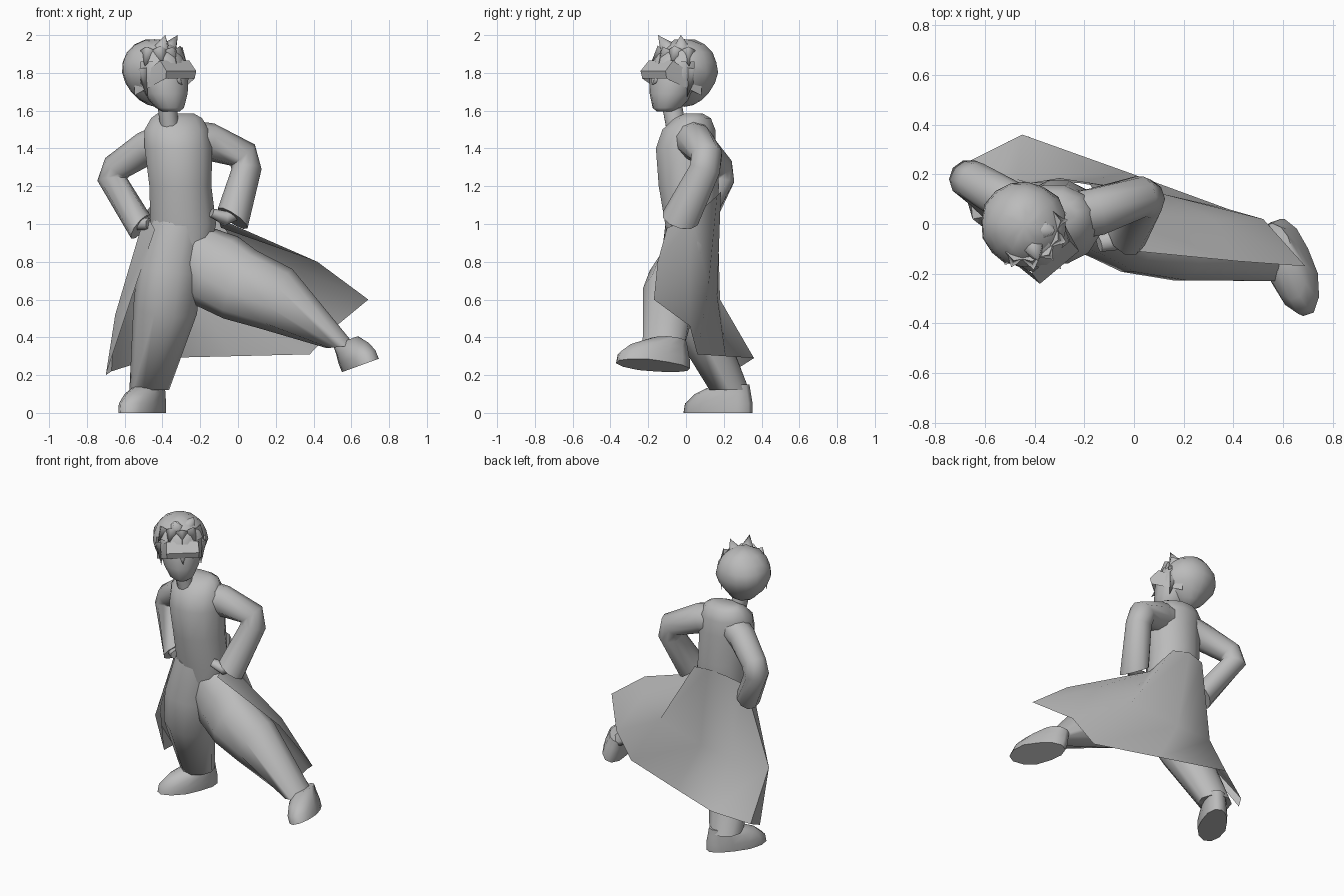
import bpy, bmesh, math, random
from mathutils import Vector, Matrix

random.seed(4)
cube = bpy.data.objects.get("Cube")
if cube:
    bpy.data.objects.remove(cube)

grey = bpy.data.materials.new("plain grey")
grey.use_nodes = True
GREY = (0.5, 0.5, 0.5, 1)
grey.diffuse_color = GREY
grey.node_tree.nodes["Principled BSDF"].inputs["Base Color"].default_value = GREY


def finish(name, bm, matrix=None, angle=50):
    """Turn a bmesh into a named, smooth shaded object."""
    if matrix:
        bm.transform(matrix)
    bmesh.ops.recalc_face_normals(bm, faces=bm.faces)
    mesh = bpy.data.meshes.new(name)
    bm.to_mesh(mesh)
    bm.free()
    mesh.materials.append(grey)
    obj = bpy.data.objects.new(name, mesh)
    bpy.context.collection.objects.link(obj)
    bpy.ops.object.select_all(action='DESELECT')
    obj.select_set(True)
    bpy.context.view_layer.objects.active = obj
    bpy.ops.object.shade_smooth_by_angle(angle=math.radians(angle))
    return obj


def skin(rings, closed=True, caps=True):
    """Bridge rows of points into a surface."""
    bm = bmesh.new()
    rows = [[bm.verts.new(p) for p in ring] for ring in rings]
    count = len(rows[0])
    for low, high in zip(rows, rows[1:]):
        for i in range(count if closed else count - 1):
            j = (i + 1) % count
            bm.faces.new((low[i], low[j], high[j], high[i]))
    if caps:
        bm.faces.new(rows[0])
        bm.faces.new(rows[-1])
    return bm


def oval(center, a, b, sides=10):
    steps = [math.tau * (i + 0.5) / sides for i in range(sides)]
    return [Vector(center) + a * math.cos(t) + b * math.sin(t) for t in steps]


def limb(name, stations, end=None, sides=10):
    """Tube through (centre, depth radius, width radius) stations."""
    centers = [Vector(s[0]) for s in stations]
    rings = []
    for i, (c, depth, width) in enumerate(stations):
        before = centers[i] - centers[max(i - 1, 0)]
        after = centers[min(i + 1, len(centers) - 1)] - centers[i]
        along = (before.normalized() + after.normalized()).normalized()
        if end and i == len(stations) - 1:
            along = Vector(end).normalized()
        a = Vector((0, 1, 0))
        a = (a - along * a.dot(along)).normalized()
        rings.append(oval(c, a * depth, along.cross(a) * width, sides))
    return finish(name, skin(rings), angle=60)


def stack(stations, sides=12):
    """Level ovals: (x, y, z, half width, half depth)."""
    return skin([oval((x, y, z), Vector((w, 0, 0)), Vector((0, d, 0)), sides)
                 for x, y, z, w, d in stations])


# Torso and neck
finish("torso", stack([
    (-.29, .02, .86, .15, .11), (-.29, .025, 1.0, .18, .14),
    (-.305, .015, 1.2, .17, .165), (-.315, .0, 1.4, .185, .165),
    (-.325, .015, 1.5, .175, .145), (-.325, .035, 1.56, .14, .1),
    (-.33, .04, 1.585, .1, .05)]), angle=70)
limb("neck", [((-.36, -.05, 1.5), .055, .05), ((-.38, -.08, 1.66), .055, .05)])

# Arms with flared sleeves, hands on the hips
limb("left_sleeve", [
    ((-.26, .03, 1.45), .1, .1), ((-.15, .05, 1.435), .1, .1),
    ((.025, .11, 1.365), .085, .085), ((.045, .1, 1.29), .085, .08),
    ((-.028, -.03, 1.03), .1, .095)], end=(-.55, -.25, -.8))
limb("right_sleeve", [
    ((-.38, .04, 1.45), .1, .09), ((-.49, .08, 1.4), .09, .09),
    ((-.64, .17, 1.3), .08, .08), ((-.665, .18, 1.235), .08, .08),
    ((-.515, .05, .985), .085, .08)], end=(.75, -.3, -.6))
limb("left_hand", [
    ((-.0, -.03, 1.06), .045, .035), ((-.07, -.06, 1.03), .05, .04),
    ((-.14, -.08, 1.06), .035, .025)], sides=8)
limb("right_hand", [
    ((-.53, .05, 1.0), .045, .035), ((-.46, .0, 1.0), .05, .035)], sides=8)

# Loose trousers
limb("left_trouser", [
    ((-.25, .03, .86), .12, .16), ((-.12, .0, .755), .14, .215),
    ((.01, -.05, .68), .155, .2), ((.2, -.09, .605), .145, .18),
    ((.545, -.12, .35), .115, .075)], end=(.1, 0, -1))
limb("right_trouser", [
    ((-.32, .02, .99), .135, .15), ((-.365, .0, .75), .145, .17),
    ((-.385, .02, .55), .145, .17), ((-.47, .23, .12), .11, .105)],
    end=(0, 0, -1))


# Shoes: flat sole, low toe, high ankle
def shoe(name, place, yaw, roll):
    bm = stack([(0, 0, 0, .092, .205), (0, .005, .05, .094, .2),
                (0, .03, .1, .085, .165), (0, .085, .15, .075, .1)])
    for v in bm.verts:
        if v.co.y > 0:
            v.co.x *= 0.9
    turn = Matrix.Rotation(math.radians(yaw), 4, 'Z')
    tilt = Matrix.Rotation(math.radians(roll), 4, 'Y')
    finish(name, bm, Matrix.Translation(place) @ tilt @ turn, 60)


shoe("left_shoe", (.645, -.175, .25), 18, -20)
shoe("right_shoe", (-.505, .17, 0), -30, 0)

# Open coat skirt: waist, middle and hem rows from right front to left front
waist = [(-.44, -.1, .97), (-.49, .05, 1.06), (-.42, .165, 1.15), (-.3, .185, 1.17),
         (-.18, .165, 1.15), (-.105, .03, 1.03), (-.09, -.1, .98)]
middle = [(-.56, -.05, .62), (-.65, .02, .52), (-.47, .18, .6), (-.22, .165, .62),
          (.12, .12, .68), (.32, .02, .76), (.42, -.15, .8)]
hem = [(-.7, .19, .2), (-.67, .25, .22), (-.45, .36, .29), (-.03, .21, .3),
       (.38, .06, .31), (.52, .02, .46), (.69, -.17, .6)]
finish("coat_skirt", skin([waist, middle, hem], closed=False, caps=False), angle=60)

# Head, turned toward the left
HEAD = Matrix.Translation((-.438, -.01, 1.8)) @ Matrix.Rotation(math.radians(40), 4, 'Z')
finish("face", stack([
    (0, -.13, -.205, .045, .045), (0, -.12, -.185, .075, .075),
    (0, -.085, -.11, .115, .12), (0, -.06, -.02, .135, .14),
    (0, -.03, .08, .13, .14), (0, -.02, .13, .09, .1)]), HEAD, 70)


def spike(name, base, tip, radius, sides=5):
    base, tip = Vector(base), Vector(tip)
    aim = (tip - base).to_track_quat('Z', 'Y').to_matrix().to_4x4()
    bm = bmesh.new()
    bmesh.ops.create_cone(bm, cap_ends=True, segments=sides, radius1=radius,
                          radius2=0, depth=(tip - base).length)
    finish(name, bm, HEAD @ Matrix.Translation((base + tip) / 2) @ aim, 75)


spike("nose", (0, -.18, -.03), (0, -.225, -.065), .022)

# Hair cap with the face opening removed, tapering to the nape
bm = bmesh.new()
bmesh.ops.create_uvsphere(bm, u_segments=16, v_segments=10, radius=1)
for v in bm.verts:
    v.co *= random.uniform(.97, 1.03)
    narrow = 1 + min(v.co.z, 0) * .2
    v.co = (v.co.x * .175 * narrow, v.co.y * .182 * narrow + .005, v.co.z * .178 + .003)
opening = [f for f in bm.faces if f.calc_center_median().z < .06
           and f.calc_center_median().y < -.06]
bmesh.ops.delete(bm, geom=opening, context='FACES')
finish("hair_cap", bm, HEAD, 45)

# Fringe, side locks and crown tufts
for i in range(5):
    t = math.radians(-60 + 30 * i)
    out = Vector((math.sin(t) * .95, -math.cos(t), 0))
    drop = Vector((0, 0, .035 + .02 * (i % 2)))
    spike("fringe_lock", out * .115 + Vector((0, 0, .11)), out * .18 + drop, .045)
for side in (-1, 1):
    spike("side_lock", (side * .13, -.05, .02), (side * .125, -.085, -.13), .035)
for x, y, lean in ((-.03, -.09, -.05), (.05, -.06, -.03)):
    spike("crown_tuft", (x, y, .13), (x * 1.6, y + lean, .2), .045)

# Visor: ridged front with side flaps running back and down
visor_rows = []
for front, ridge_y, front_z, flap_z in (
        (.1, -.16, .065, -.04), (.103, -.215, .01, -.08), (.1, -.205, -.03, -.12)):
    visor_rows.append([(-.145, .0, flap_z), (-front, ridge_y, front_z),
                       (front, ridge_y, front_z), (.145, .0, flap_z)])
finish("visor", skin(visor_rows, closed=False, caps=False), HEAD, 20)
